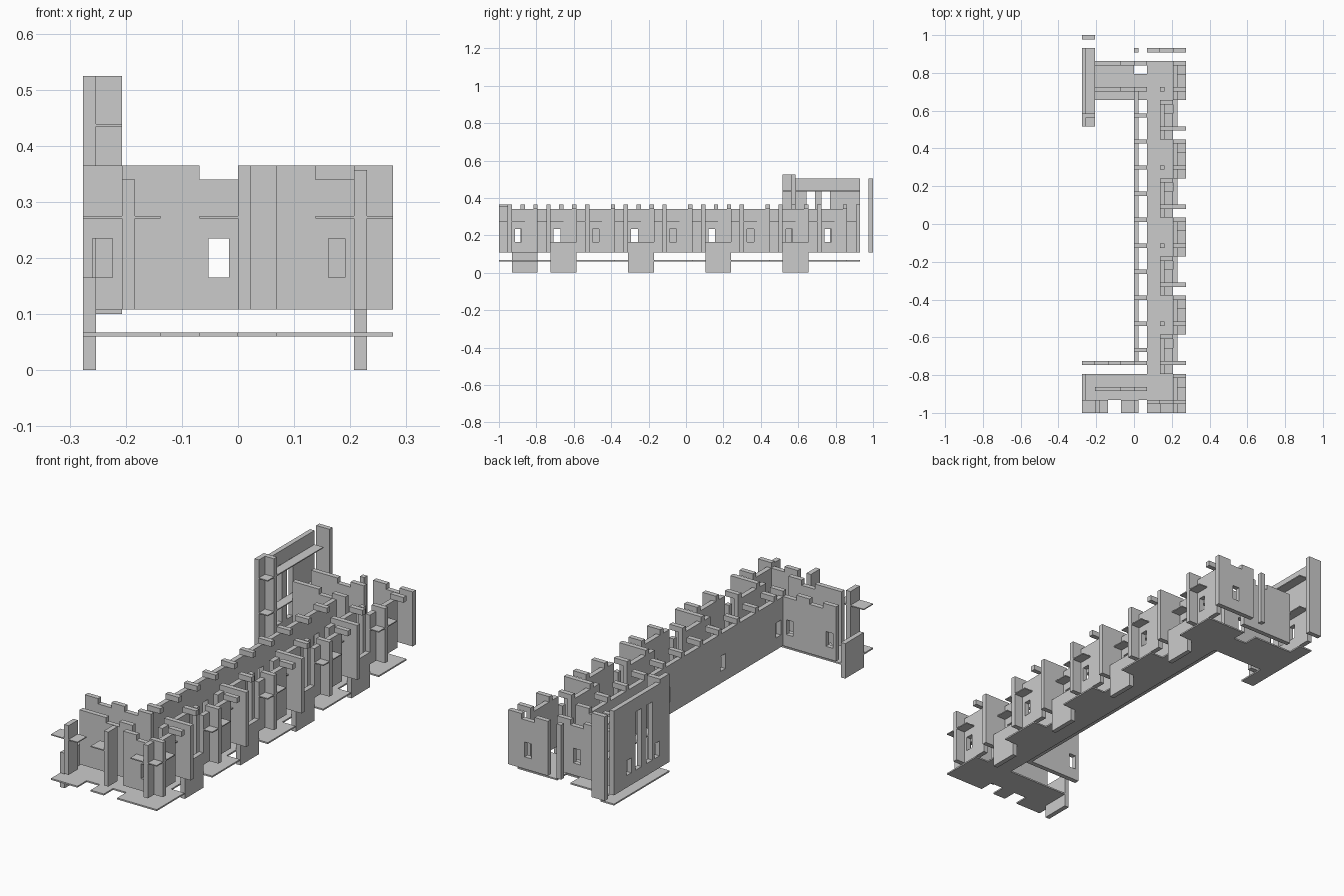
import bpy, bmesh

if "Cube" in bpy.data.objects:
    bpy.data.objects.remove(bpy.data.objects["Cube"])

U = 2 / 29          # plan grid unit
T = U / 3           # wall thickness
Z0, Z1, ZM = 0.108, 0.34, 0.365   # wall foot, wall top, merlon top
W0, W1 = 0.165, 0.235             # window sill and head


def gy(n):
    """y position of grid line n, counted from the front."""
    return -1 + n * U


def build(name, boxes):
    """One object from boxes (x0, x1, y0, y1, z0, z1)."""
    bm = bmesh.new()
    for x0, x1, y0, y1, z0, z1 in boxes:
        r = bmesh.ops.create_cube(bm, size=1)
        for v in r["verts"]:
            v.co = (x0 + (v.co.x + .5) * (x1 - x0),
                    y0 + (v.co.y + .5) * (y1 - y0),
                    z0 + (v.co.z + .5) * (z1 - z0))
    me = bpy.data.meshes.new(name)
    bm.to_mesh(me)
    bm.free()
    ob = bpy.data.objects.new(name, me)
    bpy.context.collection.objects.link(ob)


def wall(name, axis, c, a, b, holes=(), z0=Z0, z1=Z1):
    """Wall along axis from a to b, near face at c; holes = (start, end, z0, z1)."""
    parts, p = [], a
    for h0, h1, s, t in sorted(holes):
        parts += [(p, h0, z0, z1), (h0, h1, z0, s), (h0, h1, t, z1)]
        p = h1
    parts.append((p, b, z0, z1))
    if axis == "x":
        build(name, [(p0, p1, c, c + T, s, t) for p0, p1, s, t in parts])
    else:
        build(name, [(c, c + T, p0, p1, s, t) for p0, p1, s, t in parts])


def win(m):
    return (m - 0.018, m + 0.018, W0, W1)


def ledge(name, x0, x1, y0, y1, z=0.27):
    build(name, [(x0, x1, y0, y1, z, z + 0.005)])


# Floor slab: spine, bays, front wing and rear wing
F = (0.06, 0.067)
floor = [(U, 3 * U, gy(0), gy(27), *F),
         (-4 * U, U, gy(1), gy(3), *F),
         (-4 * U, -2 * U, gy(0), gy(1), *F),
         (-U, 0, gy(0), gy(1), *F),
         (-3 * U, U, gy(24), gy(26), *F),
         (-3 * U, 0, gy(26), gy(27), *F),
         (-4 * U, -3 * U, gy(22), gy(28), *F)]
floor += [(3 * U, 4 * U, gy(6 * j), gy(6 * j + 3), *F) for j in range(5)]
build("floor", floor)

# Long rear wall with its merlons
wall("long_wall", "y", 0, gy(4), gy(25),
     [win(gy(n + 1.5)) for n in (9, 15, 21)] + [win(gy(4.5))])
build("long_wall_merlons",
      [(0, U, gy(n) - T, gy(n), Z1, ZM) for n in range(5, 25, 2)])

# Projecting bays: windowed wall, buttress, ledge, merlon, inner post
for j in range(5):
    n = 6 * j
    wall(f"bay_wall_{j}", "y", 3 * U, gy(n), gy(n + 3), [win(gy(n + 1.5))])
    build(f"bay_buttress_{j}", [(3 * U, 4 * U, gy(n + 1) - T, gy(n + 1), Z0, ZM)])
    ledge(f"bay_ledge_{j}", 3 * U + T, 4 * U, gy(n), gy(n + 2))
    build(f"bay_merlon_{j}", [(3 * U, 4 * U, gy(n + 3) - T, gy(n + 3), Z1, ZM)])
    build(f"inner_post_{j}", [(2 * U, 2 * U + T, gy(n + 1) - T, gy(n + 1), Z0, Z1)])

# Recesses between bays: set back wall, buttress, ledge, low apron panel
for j in range(4):
    n = 6 * j + 3
    wall(f"recess_wall_{j}", "y", 2 * U, gy(n), gy(n + 3), [win(gy(n + 1.5))])
    build(f"recess_buttress_{j}", [(2 * U, 4 * U, gy(n + 1) - T, gy(n + 1), Z0, ZM)])
    ledge(f"recess_ledge_{j}", 2 * U + T, 3 * U, gy(n), gy(n + 2))
    build(f"recess_merlon_{j}", [(2 * U, 3 * U, gy(n + 3) - T, gy(n + 3), Z1, ZM)])
    build(f"apron_panel_{j}", [(3 * U, 3 * U + T, gy(n + 1), gy(n + 3), 0, W0)])
build("apron_panel_front", [(-4 * U, -4 * U + T, gy(1), gy(3), 0, W0)])

# Cross walls of the two wings, with merlons a unit wide
cross = [("front_bay_wall", gy(1) - T, 1, 4, [2.5], [1, 3]),
         ("front_wing_wall", gy(2) - T, -3, 1, [-.5], [-3, -2, 0]),
         ("front_wing_rear_wall", gy(4) - T, -4, 1, [-3.5, -.5], [-4, -2, 0]),
         ("rear_wing_wall", gy(25) - T, -3, 1, [-.5], [-3, -2, 0]),
         ("rear_wing_back_wall", gy(27) - T, -3, 1, [-.5], [-3, -2, 0]),
         ("rear_bay_wall", gy(28) - T, 1, 4, [2.5], [1, 3])]
for name, y, a, b, wins, merlons in cross:
    wall(name, "x", y, a * U, b * U, [win(w * U) for w in wins])
    build(name + "_merlons",
          [(m * U, (m + 1) * U, y, y + T, Z1, ZM) for m in merlons])

# Front buttresses and ledges, rear post
for i, (x, y1, top) in enumerate([(-3, 1, Z1), (0, 1, ZM), (3, 1, 0.357)]):
    build(f"front_buttress_{i}", [(x * U, x * U + T, gy(0), gy(y1), Z0, top)])
ledge("front_ledge_left", -4 * U, -2 * U, gy(0), gy(1))
ledge("front_ledge_middle", -U, 0, gy(0), gy(1))
ledge("front_ledge_right", 2 * U, 4 * U, gy(0), gy(1) - T)
build("rear_post", [(0, T, gy(28) - T, gy(28), Z0, ZM)])

# Tall gate tower: slotted side wall, corner post, two ledges, free standing pier
wall("tower_wall", "y", -4 * U, gy(23), gy(28),
     [win(0.61), (0.645, 0.69, W0, 0.44), (0.725, 0.77, W0, 0.44), win(0.82)],
     z1=0.505)
build("tower_corner", [(-4 * U, -4 * U + T, gy(22), gy(23), Z0, 0.524),
                       (-4 * U + T, -3 * U, gy(23) - T, gy(23), 0.1, 0.524)])
for i, z in enumerate((0.27, 0.434)):
    ledge(f"tower_ledge_{i}", -4 * U + T, -3 * U, gy(22), gy(28), z)
build("tower_pier", [(-4 * U, -3 * U, gy(29) - T, gy(29), Z0, 0.505)])
